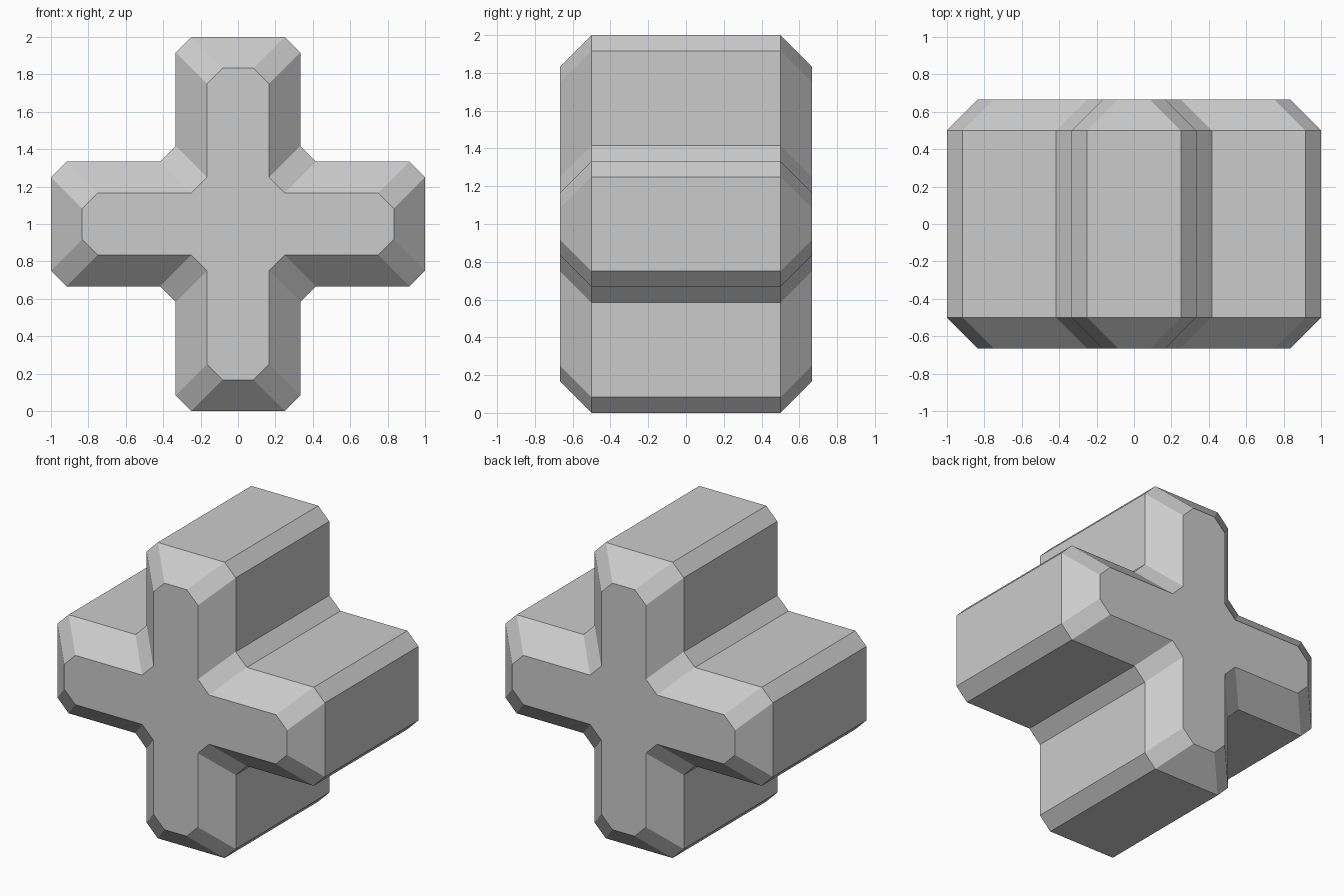
import bpy
import bmesh

if "Cube" in bpy.data.objects:
    bpy.data.objects.remove(bpy.data.objects["Cube"])

# One quadrant of the cross outline; the rest follows by quarter turns
S = 1 / 12
QUADRANT = [(12, 3), (11, 4), (5, 4), (4, 5), (4, 11), (3, 12)]


def cross_ring(bm, y, inset):
    """Ring of vertices of the cross outline, pulled in by inset."""
    ring = []
    for turn in range(4):
        for px, pz in QUADRANT:
            x, z = px * S - inset, pz * S - inset
            for _ in range(turn):
                x, z = -z, x
            ring.append(bm.verts.new((x, y, z + 1)))
    return ring


# Cross-shaped block with bevelled front and back
bm = bmesh.new()
rings = [cross_ring(bm, y, inset) for y, inset in
         ((-8 * S, 2 * S), (-6 * S, 0), (6 * S, 0), (8 * S, 2 * S))]
for a, b in zip(rings, rings[1:]):
    for i in range(len(a)):
        j = (i + 1) % len(a)
        bm.faces.new((a[i], a[j], b[j], b[i]))
bm.faces.new(rings[0])
bm.faces.new(rings[-1][::-1])
bmesh.ops.recalc_face_normals(bm, faces=bm.faces)

mesh = bpy.data.meshes.new("cross_block")
bm.to_mesh(mesh)
bm.free()
bpy.context.collection.objects.link(bpy.data.objects.new("cross_block", mesh))
